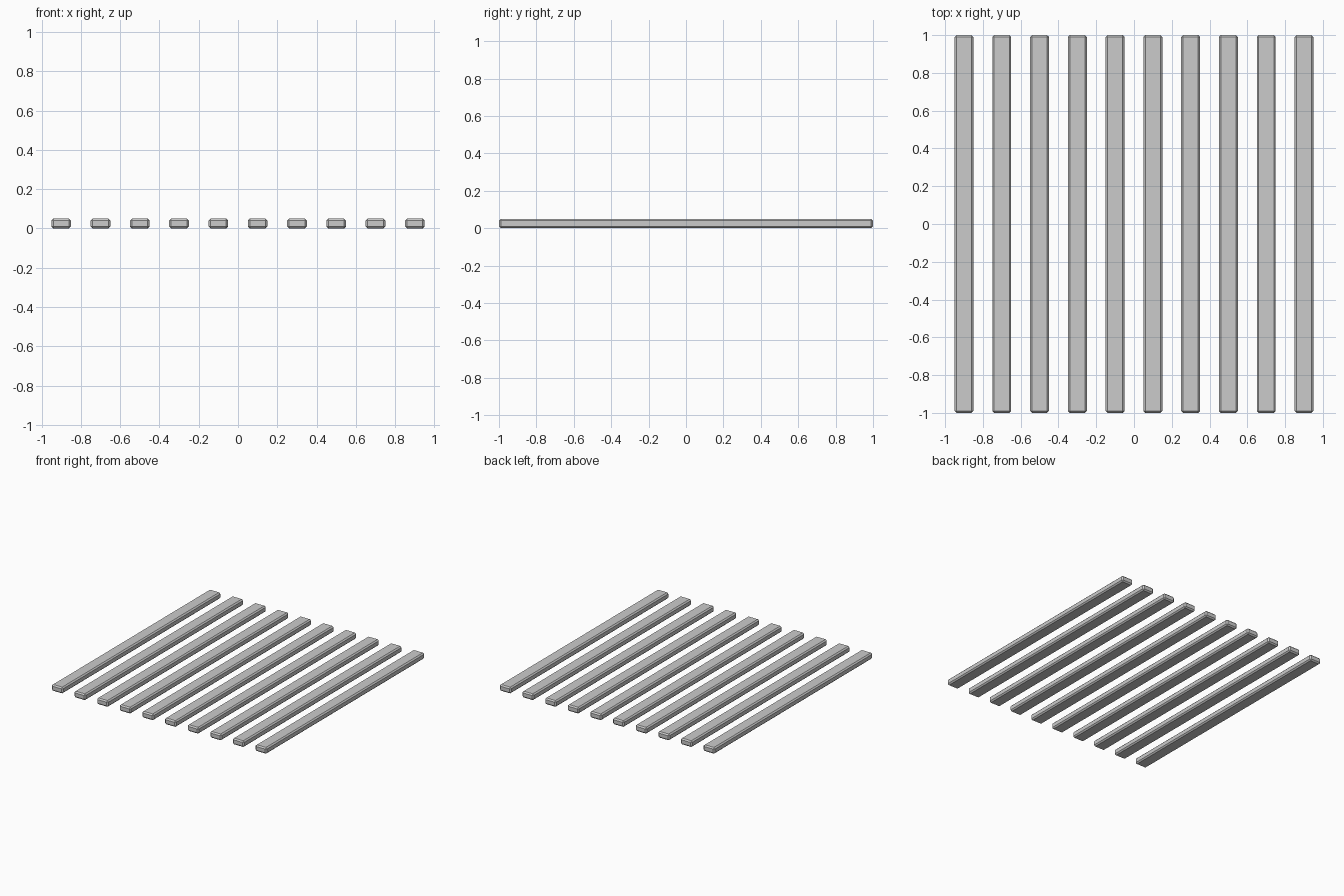
import bpy, bmesh

if "Cube" in bpy.data.objects:
    bpy.data.objects.remove(bpy.data.objects["Cube"])

COUNT, STEP = 10, 0.2
WIDTH, LENGTH, HEIGHT, CHAMFER = 0.1, 2.0, 0.05, 0.01


def slat(index):
    # One plank with chamfered edges all round
    bm = bmesh.new()
    bmesh.ops.create_cube(bm, size=1)
    bmesh.ops.scale(bm, vec=(WIDTH, LENGTH, HEIGHT), verts=bm.verts)
    bmesh.ops.bevel(bm, geom=bm.edges[:], offset=CHAMFER, segments=1,
                    affect='EDGES', profile=0.5)
    mesh = bpy.data.meshes.new(f"slat_{index + 1}")
    bm.to_mesh(mesh)
    bm.free()
    obj = bpy.data.objects.new(f"slat_{index + 1}", mesh)
    obj.location = ((index - (COUNT - 1) / 2) * STEP, 0, HEIGHT / 2)
    bpy.context.collection.objects.link(obj)


# Row of evenly spaced slats
for i in range(COUNT):
    slat(i)
